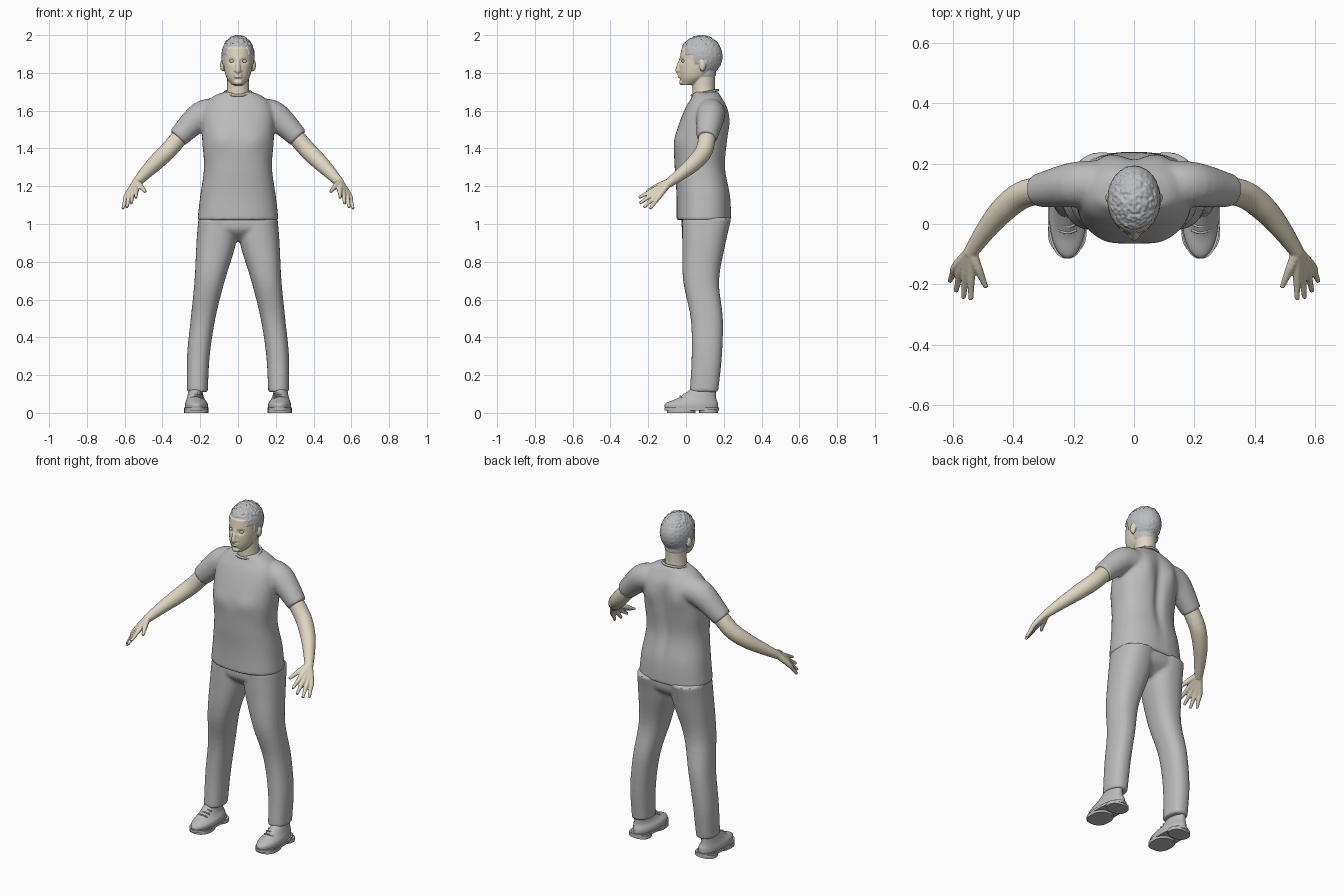
import bpy
import bmesh
from math import cos, sin, pi, exp, copysign
from mathutils import Vector, Matrix, noise

if "Cube" in bpy.data.objects:
    bpy.data.objects.remove(bpy.data.objects["Cube"])

SIDES = {"left": 1, "right": -1}


def material(name, *colour):
    mat = bpy.data.materials.new(name)
    mat.use_nodes = True
    mat.diffuse_color = (*colour, 1)
    mat.node_tree.nodes["Principled BSDF"].inputs["Base Color"].default_value = (*colour, 1)
    return mat


CLOTH = material("cloth grey", 0.5, 0.5, 0.5)
HAIR = material("hair grey", 0.5, 0.51, 0.53)
SKIN = material("warm skin", 0.75, 0.68, 0.53)


def refine(rows, steps=5):
    """Interpolate rows of numbers with a smooth cubic."""
    rows = [Vector(row) for row in rows]
    slopes = [(rows[min(i + 1, len(rows) - 1)] - rows[max(i - 1, 0)]) / 2 for i in range(len(rows))]
    result = []
    for start, end, leave, arrive in zip(rows, rows[1:], slopes, slopes[1:]):
        for step in range(steps):
            t = step / steps
            ease = t * t * (3 - 2 * t)
            result.append(start.lerp(end, ease) + leave * t * (1 - t) ** 2 - arrive * t * t * (1 - t))
    return result + [rows[-1]]


def loft(bm, rings):
    """Skin a list of equal rings and cap both ends."""
    loops = [[bm.verts.new(point) for point in ring] for ring in rings]
    for low, high in zip(loops, loops[1:]):
        for i in range(len(low)):
            bm.faces.new((low[i - 1], low[i], high[i], high[i - 1]))
    bm.faces.new(loops[0])
    bm.faces.new(loops[-1])


def circle(count):
    return [(cos(2 * pi * i / count), sin(2 * pi * i / count)) for i in range(count)]


def stack(bm, rows, side=1, power=0.85):
    """Pile of level rounded sections, each row being z, inner x, outer x, front y, back y."""
    def soften(value):
        return copysign(abs(value) ** power, value)

    rings = []
    for z, inner, outer, front, back in refine(rows):
        centre = Vector((side * (inner + outer) / 2, (front + back) / 2, z))
        rings.append([centre + Vector((soften(c) * (outer - inner), soften(s) * (back - front), 0)) / 2
                      for c, s in circle(40)])
    loft(bm, rings)


def centred_stack(bm, rows, power=0.85):
    """Pile of sections across the midline, each row being z, half width, front y, back y."""
    stack(bm, [(z, -half, half, front, back) for z, half, front, back in rows], power=power)


def tube(bm, rows, side=1):
    """Round limb along a path, each row being x, y, z, radius."""
    rows = refine(rows)
    points = [Vector((side * row[0], row[1], row[2])) for row in rows]
    rings = []
    for i, (point, row) in enumerate(zip(points, rows)):
        along = points[min(i + 1, len(points) - 1)] - points[max(i - 1, 0)]
        across = along.cross(Vector((side, 3, 1))).normalized()
        upward = along.cross(across).normalized()
        rings.append([point + row[3] * (across * c + upward * s) for c, s in circle(20)])
    loft(bm, rings)


def blob(bm, centre, size):
    bmesh.ops.create_uvsphere(bm, u_segments=24, v_segments=16, radius=1,
                              matrix=Matrix.Translation(centre) @ Matrix.Diagonal((*size, 1)))


def finish(name, bm, mat, voxel=0, relaxing=4):
    """Turn the volumes into one smooth object, fused together where a voxel size is given."""
    bmesh.ops.recalc_face_normals(bm, faces=bm.faces)
    mesh = bpy.data.meshes.new(name)
    bm.to_mesh(mesh)
    bm.free()
    obj = bpy.data.objects.new(name, mesh)
    bpy.context.collection.objects.link(obj)
    if voxel:
        fuse = obj.modifiers.new("fuse", "REMESH")
        fuse.mode, fuse.voxel_size = "VOXEL", voxel
        relax = obj.modifiers.new("relax", "SMOOTH")
        relax.iterations = relaxing
        fused = bpy.data.meshes.new_from_object(obj.evaluated_get(bpy.context.evaluated_depsgraph_get()))
        obj.modifiers.clear()
        obj.data = fused
    obj.data.materials.clear()
    obj.data.materials.append(mat)
    bpy.context.view_layer.objects.active = obj
    bpy.ops.object.select_all(action="DESELECT")
    obj.select_set(True)
    bpy.ops.object.shade_smooth_by_angle(angle=pi / 4)
    return obj


def sculpt(obj, centre, size, push):
    """Push the surface forward (negative) or backward with a soft brush on both sides."""
    for side in SIDES.values():
        middle = Vector((side * centre[0], centre[1], centre[2]))
        for vert in obj.data.vertices:
            offset = vert.co - middle
            vert.co.y += push / 2 * exp(-sum((o / s) ** 2 for o, s in zip(offset, size)))


# Shirt: torso and short sleeves
bm = bmesh.new()
centred_stack(bm, [(1.02, 0.215, -0.05, 0.24), (1.15, 0.2, -0.05, 0.235), (1.3, 0.18, -0.06, 0.21),
                   (1.45, 0.19, -0.06, 0.22), (1.6, 0.19, -0.01, 0.22), (1.67, 0.14, 0.03, 0.19),
                   (1.7, 0.07, 0.04, 0.17)])
for side in SIDES.values():
    tube(bm, [(0.12, 0.13, 1.59, 0.075), (0.2, 0.13, 1.57, 0.075), (0.32, 0.11, 1.455, 0.055)], side)
shirt = finish("shirt", bm, CLOTH, 0.009)

# Spine hollow, shoulder blades and chest
sculpt(shirt, (0, 0.23, 1.4), (0.03, 0.08, 0.2), -0.02)
sculpt(shirt, (0.09, 0.22, 1.54), (0.05, 0.06, 0.08), 0.03)
sculpt(shirt, (0.09, -0.05, 1.44), (0.06, 0.05, 0.05), -0.015)

# Collar band around the neck
bpy.ops.mesh.primitive_torus_add(major_segments=40, minor_segments=8, major_radius=0.07, minor_radius=0.007,
                                 location=(0, 0.1, 1.695), rotation=(0.2, 0, 0))
collar = bpy.context.object
collar.name = "collar"
collar.data.materials.append(CLOTH)
bpy.ops.object.shade_smooth()

# Trousers: seat and two straight legs
bm = bmesh.new()
centred_stack(bm, [(1.05, 0.2, -0.02, 0.23), (0.97, 0.2, -0.02, 0.22), (0.91, 0.06, 0.04, 0.15)])
for side in SIDES.values():
    stack(bm, [(1.03, 0, 0.21, -0.02, 0.24), (0.9, 0.01, 0.22, -0.02, 0.21), (0.7, 0.07, 0.23, -0.015, 0.175),
               (0.5, 0.12, 0.25, 0.025, 0.195), (0.3, 0.15, 0.27, 0.03, 0.19), (0.11, 0.16, 0.27, 0.02, 0.17)], side)
finish("trousers", bm, CLOTH, 0.009)

# Shoes: rounded upper, welted sole with heel block, and laces
for label, side in SIDES.items():
    bm = bmesh.new()
    stack(bm, [(0.02, 0.16, 0.28, -0.11, 0.17), (0.05, 0.16, 0.28, -0.11, 0.17),
               (0.08, 0.18, 0.27, -0.04, 0.16), (0.13, 0.19, 0.26, 0.03, 0.16)], side, 1)
    finish(label + "_shoe", bm, CLOTH, 0.006)
    bm = bmesh.new()
    for bottom, top, front, back in ((0.013, 0.028, -0.115, 0.175), (0, 0.02, 0.07, 0.17), (0, 0.02, -0.1, 0.05)):
        stack(bm, [(z, 0.157, 0.285, front, back) for z in (bottom, top)], side)
    finish(label + "_sole", bm, CLOTH)
    bm = bmesh.new()
    for row in range(3):
        y = 0.02 * row - 0.03
        z = y / 2 + 0.1
        tube(bm, [(0.19, y + 0.01, z - 0.006, 0.004), (0.22, y, z + 0.004, 0.004),
                  (0.25, y + 0.01, z - 0.006, 0.004)], side)
    finish(label + "_laces", bm, CLOTH)

# Bare arms with a fan of four fingers and a thumb
WRIST = (0.54, -0.09, 1.22, 0.02)
for label, side in SIDES.items():
    bm = bmesh.new()
    tube(bm, [(0.25, 0.12, 1.53, 0.045), (0.36, 0.1, 1.4, 0.046), (0.43, 0.05, 1.33, 0.043),
              (0.49, -0.02, 1.27, 0.034), (0.545, -0.1, 1.21, 0.023)], side)
    for finger in range(4):
        t = finger / 3
        knuckle = Vector((0.54, -0.17, 1.18)).lerp((0.59, -0.14, 1.15), t)
        reach = Vector((0, -0.08, -0.04)).lerp((0.02, -0.05, -0.07), t) * (1 + sin(pi * t) / 4)
        tube(bm, [WRIST, (*knuckle, 0.0145), (*(knuckle + reach / 2), 0.011), (*(knuckle + reach), 0.008)], side)
    tube(bm, [WRIST, (0.52, -0.14, 1.205, 0.016), (0.49, -0.21, 1.17, 0.008)], side)
    finish(label + "_arm", bm, SKIN, 0.004, 3)

# Head and neck with nose, lips, chin and ears
bm = bmesh.new()
blob(bm, (0, 0.08, 1.888), (0.085, 0.11, 0.107))
centred_stack(bm, [(1.735, 0.03, -0.02, 0.04), (1.78, 0.063, -0.034, 0.12), (1.85, 0.077, -0.035, 0.16),
                   (1.93, 0.075, -0.024, 0.16)], 0.95)
centred_stack(bm, [(1.66, 0.07, 0.035, 0.165), (1.72, 0.058, 0.035, 0.153), (1.82, 0.058, 0.04, 0.155)], 1)
tube(bm, [(0, -0.026, 1.875, 0.009), (0, -0.043, 1.815, 0.013), (0, -0.036, 1.805, 0.01)])
for height in (1.779, 1.791):
    blob(bm, (0, -0.033, height), (0.022, 0.012, 0.006))
blob(bm, (0, -0.022, 1.75), (0.024, 0.014, 0.015))
for side in SIDES.values():
    blob(bm, (side * 0.013, -0.033, 1.812), (0.009, 0.011, 0.008))
    blob(bm, (side * 0.083, 0.087, 1.84), (0.012, 0.017, 0.031))
head = finish("head", bm, SKIN, 0.004, 3)
sculpt(head, (0.034, -0.03, 1.862), (0.018, 0.03, 0.012), 0.024)
for label, side in SIDES.items():
    bm = bmesh.new()
    blob(bm, (side * 0.033, -0.013, 1.862), (0.014, 0.012, 0.008))
    finish(label + "_eye", bm, SKIN)


# Cropped hair: raised and roughened part of the scalp
def is_hair(point):
    if abs(point.x) > 0.08 and 0.065 < point.y < 0.107 and point.z < 1.875:
        return False
    return point.z > (1.94 if point.y < 0 else 1.9 if point.y < 0.045 else 1.85 if point.y < 0.08 else 1.785)


head.data.materials.append(HAIR)
for face in head.data.polygons:
    face.material_index = int(is_hair(face.center))
scalp = {i for face in head.data.polygons if face.material_index for i in face.vertices}
lifts = {i: head.data.vertices[i].normal.copy() for i in scalp}
for i, normal in lifts.items():
    vert = head.data.vertices[i]
    roughness = 0.006 if vert.co.z > 1.94 else 0.0015
    vert.co += normal * (0.004 + roughness * noise.noise(vert.co * 90))
